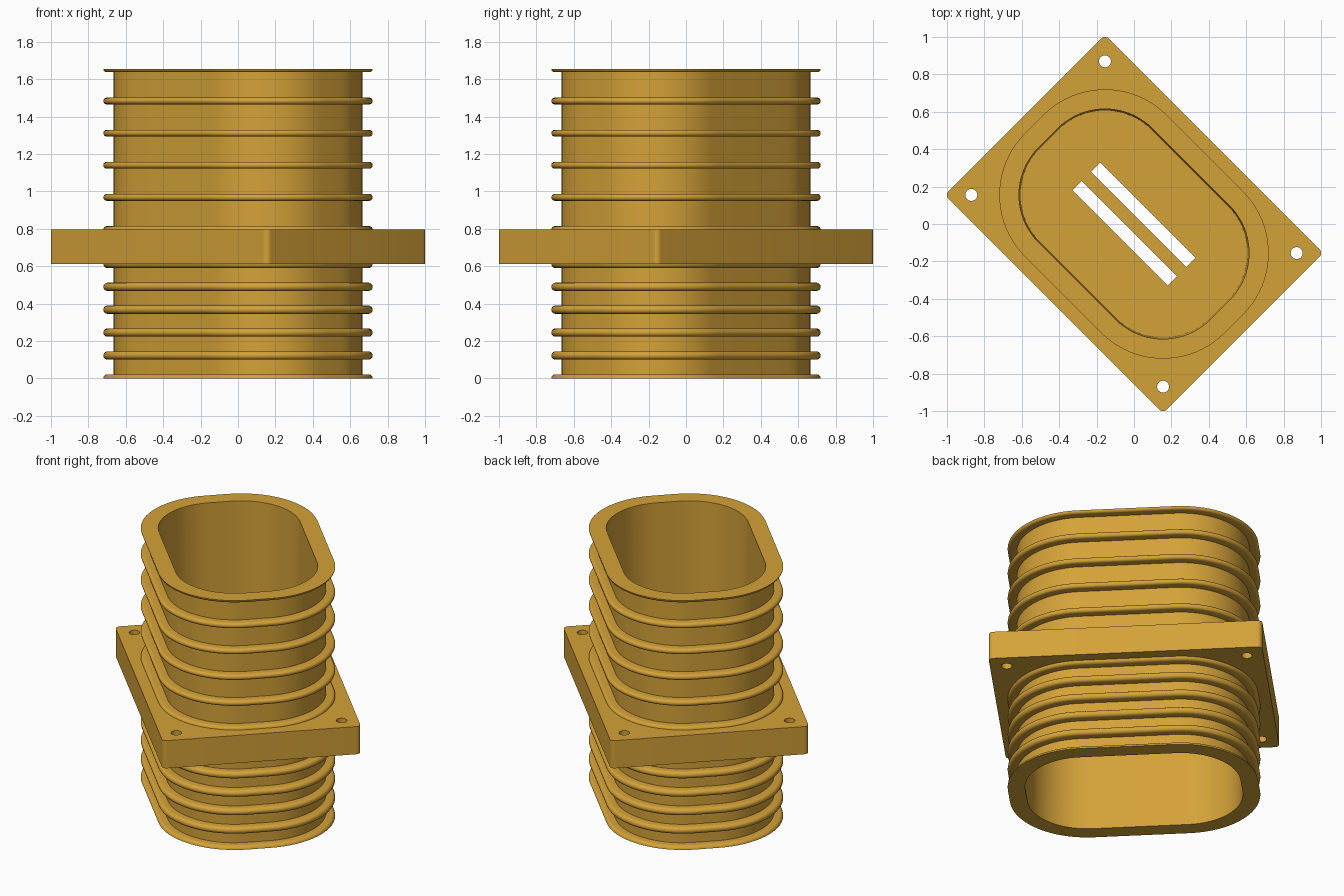
import bpy, bmesh, math
from mathutils import Matrix

if "Cube" in bpy.data.objects:
    bpy.data.objects.remove(bpy.data.objects["Cube"])

mat = bpy.data.materials.new("amber_plastic")
mat.diffuse_color = (0.66, 0.36, 0.04, 1)
mat.use_nodes = True
mat.node_tree.nodes["Principled BSDF"].inputs["Base Color"].default_value = mat.diffuse_color
TURN = Matrix.Rotation(math.radians(-45), 4, 'Z')   # whole part sits diagonally


def rounded_rect(cx, cy, r, n):
    """Outline of a rounded rectangle: corner centres (cx, cy), radius r."""
    pts = []
    for k, (sx, sy) in enumerate([(1, 1), (-1, 1), (-1, -1), (1, -1)]):
        for i in range(n + 1):
            a = math.pi / 2 * (k + i / n)
            pts.append((sx * cx + r * math.cos(a), sy * cy + r * math.sin(a)))
    return pts


def loft(name, cx, cy, profile, n, closed):
    """Sweep a (radius, z) profile round a rounded rectangle."""
    bm = bmesh.new()
    rings = [[bm.verts.new((x, y, z)) for x, y in rounded_rect(cx, cy, r, n)]
             for r, z in profile]
    m = len(rings[0])
    pairs = list(zip(rings, rings[1:]))
    if closed:
        pairs.append((rings[-1], rings[0]))
    else:
        bm.faces.new(rings[0])
        bm.faces.new(rings[-1])
    for lo, hi in pairs:
        for i in range(m):
            j = (i + 1) % m
            bm.faces.new((lo[i], lo[j], hi[j], hi[i]))
    bmesh.ops.recalc_face_normals(bm, faces=bm.faces)
    bm.transform(TURN)
    me = bpy.data.meshes.new(name)
    bm.to_mesh(me)
    bm.free()
    ob = bpy.data.objects.new(name, me)
    bpy.context.collection.objects.link(ob)
    me.materials.append(mat)
    return ob


def smooth(ob):
    bpy.ops.object.select_all(action='DESELECT')
    ob.select_set(True)
    bpy.context.view_layer.objects.active = ob
    bpy.ops.object.shade_smooth_by_angle(angle=math.radians(35))


# Ribbed sleeves: inner wall, then outer wall with evenly spaced ribs
WALL, RIB = 0.41, 0.465


def sleeve(name, z0, z1, h, r_low, r_high):
    prof = []
    for k in range(6):
        z = z0 + (z1 - z0) * k / 5
        lo = 0 if k == 0 else -90
        hi = 0 if k == 5 else 90
        if k > 0:
            prof.append((WALL, z - h))
        for i in range(9 if lo and hi else 5):
            a = math.radians(lo + (hi - lo) * i / (8 if lo and hi else 4))
            prof.append((RIB - h + h * math.cos(a), z + h * math.sin(a)))
        if k < 5:
            prof.append((WALL, z + h))
    prof += [(r_high, z1), (r_low, z0)]
    smooth(loft(name, 0.29, 0.0707, prof, 20, True))


sleeve("lower_sleeve", 0.0, 0.612, 0.022, 0.36, 0.352)
sleeve("upper_sleeve", 0.796, 1.655, 0.018, 0.352, 0.36)

# Mounting plate, closing the sleeves in the middle
plate = loft("mounting_plate", 0.7955, 0.576, [(0.03, 0.612), (0.03, 0.796)], 6, False)

# Cutters: four screw holes and two long slots
cutters = [loft("screw_hole_cutter", 0, 0, [(0.032, 0.5), (0.032, 0.9)], 8, False)]
bpy.data.objects.remove(cutters.pop())


def box_or_hole(name, u, v, hu, hv, round_hole):
    bm = bmesh.new()
    if round_hole:
        bmesh.ops.create_cone(bm, cap_ends=True, segments=32, radius1=hu, radius2=hu, depth=1)
    else:
        bmesh.ops.create_cube(bm, size=1)
        bmesh.ops.scale(bm, vec=(2 * hu, 2 * hv, 1), verts=bm.verts)
    bmesh.ops.translate(bm, vec=(u, v, 0.7), verts=bm.verts)
    bm.transform(TURN)
    me = bpy.data.meshes.new(name)
    bm.to_mesh(me)
    bm.free()
    ob = bpy.data.objects.new(name, me)
    bpy.context.collection.objects.link(ob)
    return ob


for s in (-1, 1):
    cutters.append(box_or_hole("slot_cutter", 0, s * 0.0705, 0.36, 0.035, False))
    for t in (-1, 1):
        cutters.append(box_or_hole("screw_hole_cutter", s * 0.725, t * 0.505, 0.032, 0, True))

bpy.context.view_layer.objects.active = plate
for c in cutters:
    mod = plate.modifiers.new("cut", 'BOOLEAN')
    mod.operation, mod.solver, mod.object = 'DIFFERENCE', 'EXACT', c
    bpy.ops.object.modifier_apply(modifier=mod.name)
for c in cutters:
    bpy.data.objects.remove(c)
smooth(plate)
